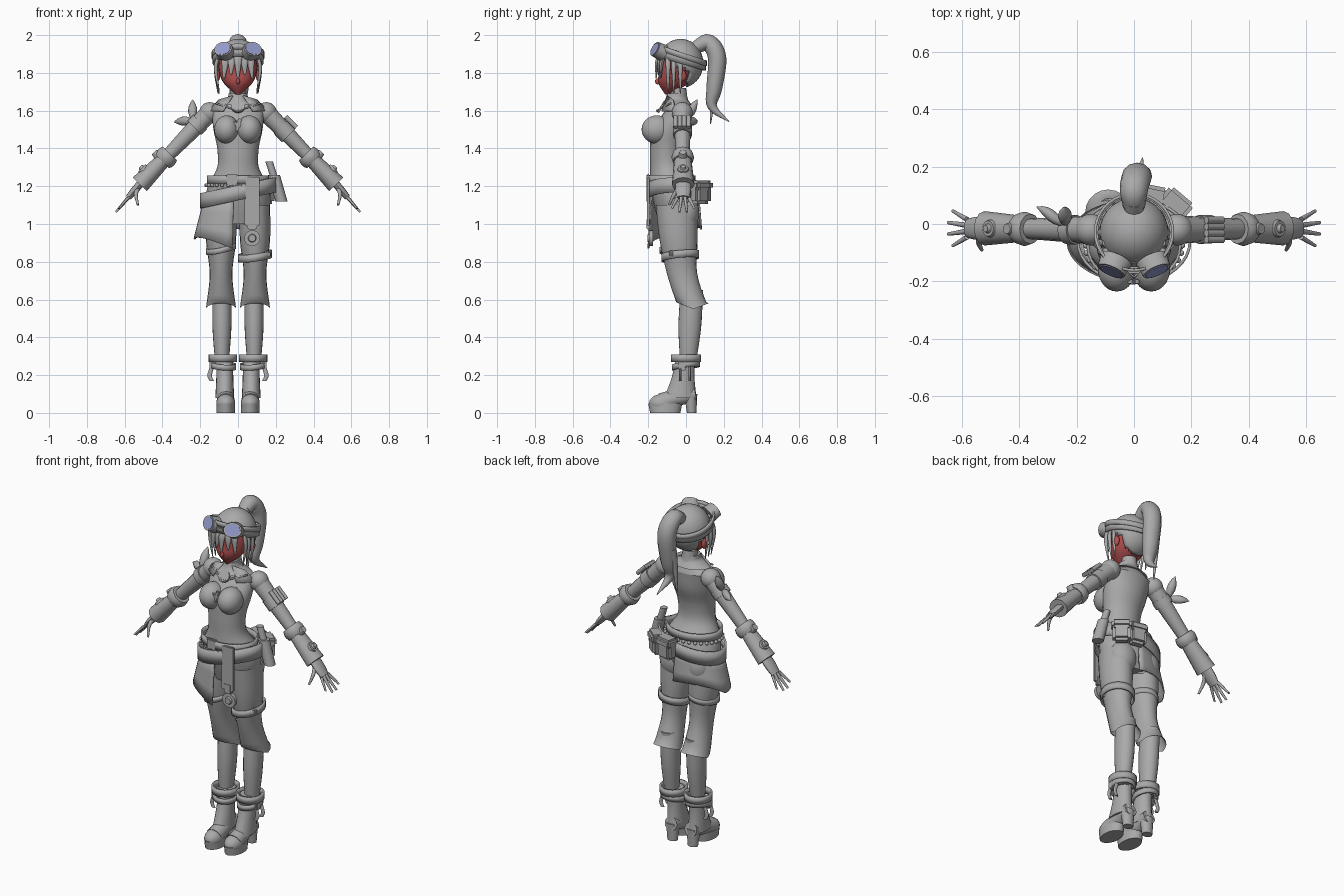
import bpy, bmesh, math
from mathutils import Vector, Matrix

cube = bpy.data.objects.get("Cube")
if cube:
    bpy.data.objects.remove(cube, do_unlink=True)


def material(name, *rgb):
    m = bpy.data.materials.new(name)
    m.use_nodes = True
    m.diffuse_color = (*rgb, 1)
    m.node_tree.nodes["Principled BSDF"].inputs["Base Color"].default_value = (*rgb, 1)
    return m


GREY = material("plain grey", .4, .4, .4)
RED = material("face red", .45, .08, .08)
BLUE = material("lens blue", .3, .33, .6)
X, Y, Z = Vector((1, 0, 0)), Vector((0, 1, 0)), Vector((0, 0, 1))


def finish(name, bm, mat=GREY, mirror=False, thick=0):
    bmesh.ops.recalc_face_normals(bm, faces=bm.faces)
    mesh = bpy.data.meshes.new(name)
    bm.to_mesh(mesh)
    bm.free()
    mesh.materials.append(mat)
    ob = bpy.data.objects.new(name, mesh)
    bpy.context.collection.objects.link(ob)
    if thick:
        ob.modifiers.new("Solidify", "SOLIDIFY").thickness = thick
    if mirror:
        ob.modifiers.new("Mirror", "MIRROR").use_mirror_merge = False
    bpy.ops.object.select_all(action="DESELECT")
    ob.select_set(True)
    bpy.context.view_layer.objects.active = ob
    bpy.ops.object.shade_smooth_by_angle(angle=math.radians(45))


def smooth_keys(keys, steps=5):
    """Pass a smooth curve through key vectors of any length."""
    keys = [Vector(k) for k in keys]
    keys = [keys[0] * 2 - keys[1]] + keys + [keys[-1] * 2 - keys[-2]]
    result = []
    for a, b, c, d in zip(keys, keys[1:], keys[2:], keys[3:]):
        for s in range(steps):
            t = s / steps
            bend = (a * 2 - b * 5 + c * 4 - d) * t + (b * 3 - a - c * 3 + d) * t * t
            result.append(b + (c - a + bend) * t / 2)
    return result + [keys[-2]]


def skin(bm, loops, closed=True, caps=False):
    for a, b in zip(loops, loops[1:]):
        for k in range(len(a) if closed else len(a) - 1):
            j = (k + 1) % len(a)
            bm.faces.new((a[k], a[j], b[j], b[k]))
    if caps:
        bm.faces.new(loops[0])
        bm.faces.new(loops[-1])


def ellipse(bm, centre, u, v, sides=20, scallop=0):
    angles = [math.tau * k / sides for k in range(sides)]
    return [bm.verts.new(centre + u * math.cos(a) + v * math.sin(a) + Z * scallop * abs(math.sin(a)))
            for a in angles]


def column(name, low, high, widths, depths, centres, x=0, scallop=0, **look):
    """Level ellipses at even heights from low to high."""
    bm, last = bmesh.new(), len(widths) - 1
    keys = [(x, y, low + (high - low) * i / last, w, d)
            for i, (w, d, y) in enumerate(zip(widths, depths, centres))]
    loops = [ellipse(bm, Vector(r[:3]), X * r[3], Y * r[4], scallop=0 if i else scallop)
             for i, r in enumerate(smooth_keys(keys))]
    skin(bm, loops, caps=not scallop)
    finish(name, bm, **look)


def tube(name, points, radius, tip=1.0, wide=1.0, swell=0.0, **look):
    """Tapered tube along a path, optionally swollen in the middle."""
    bm, path = bmesh.new(), smooth_keys(points)
    chord = path[-1] - path[0]
    side = X if abs(chord.x) < abs(chord.z) / 2 + abs(chord.y) else Y
    loops, last = [], len(path) - 1
    for i, p in enumerate(path):
        t = i / last
        r = radius * (1 + (tip - 1) * t + swell * math.sin(math.pi * t))
        u = (path[min(i + 1, last)] - path[max(i - 1, 0)]).cross(side).normalized()
        loops.append(ellipse(bm, p, u * r, side * r * wide, sides=12))
    skin(bm, loops, caps=True)
    finish(name, bm, **look)


def ball(name, centre, size, keep=None, **look):
    bm = bmesh.new()
    place = Matrix.Translation(centre) @ Matrix.Diagonal((*size, 1))
    bmesh.ops.create_uvsphere(bm, u_segments=28, v_segments=20, radius=1, matrix=place)
    if keep:
        drop = [f for f in bm.faces if not keep(f.calc_center_median())]
        bmesh.ops.delete(bm, geom=drop, context="FACES")
    finish(name, bm, **look)


def disc(name, centre, facing, radius, depth, wide=1.0, taper=1.0, **look):
    bm = bmesh.new()
    turn = Vector(facing).to_track_quat("Z", "Y").to_matrix().to_4x4()
    place = Matrix.Translation(centre) @ turn @ Matrix.Diagonal((wide, 1, 1, 1))
    bmesh.ops.create_cone(bm, cap_ends=True, segments=20, radius1=radius, radius2=radius * taper,
                          depth=depth, matrix=place)
    finish(name, bm, **look)


def box(name, centre, size, turn=0.0, axis="Z", **look):
    bm = bmesh.new()
    place = Matrix.Translation(centre) @ Matrix.Rotation(turn, 4, axis) @ Matrix.Diagonal((*size, 1))
    bmesh.ops.create_cube(bm, size=1, matrix=place)
    bmesh.ops.bevel(bm, geom=bm.edges[:], offset=min(size) / 4, segments=2, affect="EDGES")
    finish(name, bm, **look)


def band(name, centre, rx, ry, height, tilt_x=0.0, tilt_y=0.0, **look):
    """Strap round the body whose plane tilts along x or y."""
    bm = bmesh.new()
    u, v = X * rx + Z * rx * tilt_x, Y * ry + Z * ry * tilt_y
    loops = [ellipse(bm, Vector(centre) + Z * height * s, u, v, sides=36) for s in (-.5, .5)]
    skin(bm, loops)
    finish(name, bm, thick=-.01, **look)


# Torso from hips to neck
column("torso", 1, 1.6, [.13, .17, .16, .11, .11, .13, .14], [.09, .12, .12, .09, .09, .1, .07],
       [-.05, -.05, -.07, -.1, -.1, -.08, -.04])
column("neck", 1.6, 1.72, [.14, .05, .04], [.07, .05, .04], [-.04] * 3)
ball("bust", (.06, -.155, 1.5), (.066, .08, .075), mirror=True)
ball("seat", (.08, 0, 1.06), (.08, .07, .1), mirror=True)

# Legs with scalloped trousers
column("trouser_leg", .55, 1.1, [.08, .06, .08, .08], [.08, .08, .1, .11], [.04, -.02, -.04, -.05],
       x=.09, scallop=.03, mirror=True)
column("calf", .25, .65, [.035, .05, .05], [.04, .06, .06], [.01, .02, .03], x=.085, mirror=True)
band("left_thigh_strap", (.09, -.03, .83), .08, .09, .04, .15, .1)
box("left_thigh_buckle", (.15, -.07, .84), (.04, .05, .04), .5)
band("right_thigh_strap", (-.09, -.04, .87), .08, .1, .03, .2, .1)

# Heeled boots
column("boot_shaft", .08, .3, [.05, .045, .045], [.085, .06, .05], [-.03, -.015, 0], x=.07, mirror=True)
ball("boot_toe", (.065, -.125, .05), (.05, .07, .05), mirror=True)
tube("boot_arch", [(.065, -.13, .055), (.065, -.05, .08), (.065, .05, .1)], .05, tip=.8, mirror=True)
column("boot_platform", 0, .05, [.05, .05], [.08, .09], [-.11, -.11], x=.065, mirror=True)
column("boot_heel", 0, .1, [.03, .04], [.025, .035], [.03, .025], x=.067, mirror=True)
band("boot_cuff", (.08, 0, .29), .065, .07, .04, mirror=True)
band("boot_strap", (.08, 0, .25), .06, .065, .03, .1, .15, mirror=True)
box("boot_buckle", (.14, -.02, .25), (.02, .04, .05), mirror=True)
for y in (-.03, .02):
    tube("boot_strap_end", [(.135, y, .25), (.15, y, .2), (.14, y, .17)], .006, wide=2, mirror=True)

# Arms, with gear placed by its fraction of the way to the wrist
shoulder, wrist = Vector((.15, -.02, 1.59)), Vector((.52, -.015, 1.21))
outward = Vector((.7, 0, .7))


def sleeve(name, start, end, radius, mirror=True, **shape):
    tube(name, [shoulder.lerp(wrist, start), shoulder.lerp(wrist, end)], radius, mirror=mirror, **shape)


ball("shoulder", shoulder, (.055, .055, .055), mirror=True)
sleeve("arm", 0, 1, .05, tip=.5)
sleeve("gauntlet_cuff", .57, .68, .052, swell=.15)
sleeve("gauntlet", .66, 1, .04, tip=1.3, wide=1.15)
disc("gauntlet_medallion", shoulder.lerp(wrist, .87) + outward * .04, outward, .034, .025, taper=.8, mirror=True)
disc("gauntlet_gem", shoulder.lerp(wrist, .87) + outward * .055, outward, .02, .02, taper=.6, mirror=True)
disc("cuff_stud", shoulder.lerp(wrist, .67) + outward * .05, outward, .025, .03, taper=.7, mirror=True)

# Hands
knuckle = Vector((.58, -.015, 1.14))
tube("palm", [wrist, knuckle], .02, tip=.8, wide=2, swell=.1, mirror=True)
for spread in (-1.5, -.5, .5, 1.5):
    base = knuckle + Y * spread * .02
    reach = Vector((.065, 0, -.075)) * (1.05 - spread * spread / 8)
    tube("finger", [base, base + reach + Y * spread * .02], .01, tip=.6, mirror=True)
tube("thumb", [wrist, (.54, -.06, 1.16), (.53, -.09, 1.1)], .015, tip=.4, mirror=True)

# Cartridges on the left arm, ribbon on the right
sleeve("cartridge_band", .2, .32, .05, mirror=False)
for i in range(4):
    disc("arm_cartridge", (.28, i * .023 - .055, 1.54), (.7, 0, -.7), .012, .08)
tube("ribbon_knot", [(-.2, -.02, 1.54), (-.23, -.02, 1.51)], .052)
for tip in ((-.24, .06, 1.66), (-.34, .06, 1.54)):
    tube("ribbon_leaf", [(-.24, 0, 1.55), tip], .008, tip=.1, swell=2.5)

# Collar and necklace
column("collar", 1.63, 1.69, [.12, .06, .05], [.08, .06, .05], [-.05] * 3)
bm = bmesh.new()
bm.faces.new([bm.verts.new(p) for p in ((.03, -.1, 1.68), (.1, -.07, 1.66), (.16, -.06, 1.6), (.08, -.13, 1.6))])
finish("collar_wing", bm, mirror=True, thick=.008)
for drop in (0, .06):
    tube("necklace_cord", [(.12, -.08, 1.64 - drop), (0, -.155 - drop / 2, 1.6 - drop)], .005, mirror=True)
disc("pendant", (0, -.13, 1.62), (0, -.8, .5), .035, .012)
for turn in (.3, 1.9):
    box("charm_bar", (0, -.2, 1.525), (.07, .014, .02), turn, "Y")

# Belts and hanging gear
band("waist_belt", (0, -.08, 1.235), .155, .12, .045)
for i in range(30):
    a = math.tau * i / 30
    ball("belt_bead", (.168 * math.cos(a), .125 * math.sin(a) - .075, 1.205), [.01] * 3)
box("waist_buckle", (-.03, -.2, 1.235), (.06, .02, .06))
band("hip_belt", (0, -.06, 1.165), .19, .14, .08, .22)
box("hanging_strap", (.075, -.2, 1.12), (.08, .014, .26))
box("strap_clasp", (.075, -.2, 1), (.05, .02, .06))
disc("strap_medallion", (.075, -.185, .925), -Y, .042, .02)
disc("medallion_centre", (.075, -.195, .925), -Y, .026, .02, taper=.7)
tube("knife_handle", [(.165, -.03, 1.33), (.19, -.03, 1.25)], .02)
tube("knife_sheath", [(.19, -.03, 1.26), (.23, -.03, 1.12)], .032)
for x, y, turn in ((.145, .07, -.7), (.06, .095, -.2)):
    box("hip_pouch", (x, y, 1.165), (.1, .065, .12), turn)
    box("pouch_flap", (x, y, 1.205), (.11, .08, .05), turn)

# Skirt wrapped round the right hip from front to back
bm, strips = bmesh.new(), []
for i in range(21):
    t = i / 20
    angle = math.pi * (-.54 - t)
    x, y = math.cos(angle), math.sin(angle)
    top, low = 1.16 + .04 * x, .87 + .1 * t + .03 * abs(math.sin(t * math.tau))
    strips.append([bm.verts.new(((.185 + .05 * s) * x, (.13 + .015 * s) * y - .06, top + (low - top) * s))
                   for s in (0, .35, .7, 1)])
skin(bm, strips, closed=False)
finish("side_skirt", bm, thick=.008)

# Head
column("head", 1.685, 1.925, [.01, .075, .1, .1, .08], [.01, .08, .1, .11, .09],
       [-.1, -.065, -.045, -.035, -.035], mat=RED)
ball("nose", (0, -.15, 1.755), (.01, .014, .016), mat=RED)
ball("ear", (.108, -.02, 1.785), (.013, .022, .03), mat=RED, mirror=True)

# Hair and headscarf
ball("hair_cap", (0, -.028, 1.85), (.12, .12, .13), thick=.012,
     keep=lambda p: p.z > 1.875 or p.y > .01 or (p.y > -.06 and p.z > 1.82))
band("headscarf", (0, -.03, 1.875), .125, .125, .05, tilt_y=-.3)
for i in range(-2, 3):
    x, lift = i * .034, abs(i) * .012
    tube("fringe", [(x, lift - .125, 1.91), (x, lift - .152, 1.86), (x * 1.1, lift - .158, 1.77 + i % 2 * .02)],
         .012, tip=.2, wide=1.8, swell=.3)
for y in (-.095, -.065, -.03):
    tube("side_lock", [(.1, y, 1.9), (.118, y, 1.82), (.11 + y / 8, y, 1.69)], .012, tip=.2, wide=.8,
         swell=.4, mirror=True)
disc("hair_tie", (0, .068, 1.945), (0, .7, .6), .035, .035)
tube("ponytail", [(0, .06, 1.94), (0, .12, 1.96), (.01, .165, 1.88), (.01, .15, 1.72), (.01, .14, 1.62),
                  (.03, .23, 1.54)], .035, tip=.05, wide=1.1, swell=.8)
tube("ponytail_lock", [(-.02, .16, 1.8), (-.03, .14, 1.65), (-.03, .13, 1.53)], .025, tip=.1)

# Goggles
facing = Vector((.35, -.8, .4)).normalized()
centre = Vector((.07, -.143, 1.917))
disc("goggle_frame", centre, facing, .045, .05, wide=1.25, taper=.9, mirror=True)
disc("goggle_lens", centre + facing * .024, facing, .034, .008, wide=1.25, mat=BLUE, mirror=True)
box("goggle_bridge", (0, -.16, 1.915), (.05, .025, .02))
band("goggle_band", (0, -.028, 1.895), .13, .128, .03, tilt_y=-.35)
